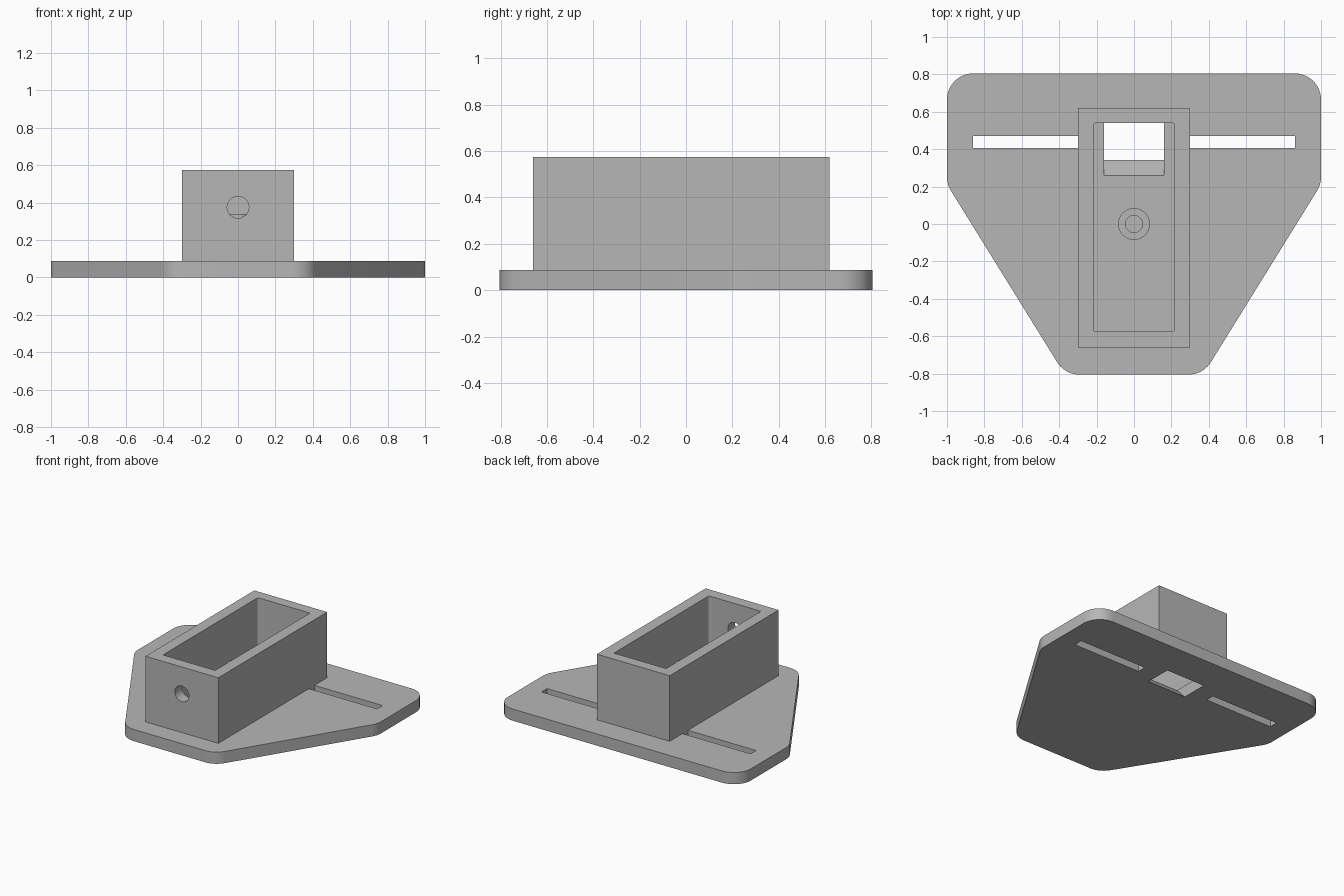
import bpy, bmesh, math
from mathutils import Vector

cube = bpy.data.objects.get("Cube")
if cube:
    bpy.data.objects.remove(cube, do_unlink=True)

grey = bpy.data.materials.new("plain_grey")
grey.use_nodes = True
colour = (0.47, 0.47, 0.47, 1)
grey.diffuse_color = colour
grey.node_tree.nodes["Principled BSDF"].inputs["Base Color"].default_value = colour

FLOOR = 0.087
TOP = 0.575


def prism(name, points, low, high, axis="z"):
    """Extrude a closed 2D outline along an axis."""
    place = {"x": lambda u, v, w: (w, u, v),
             "y": lambda u, v, w: (u, w, v),
             "z": lambda u, v, w: (u, v, w)}[axis]
    bm = bmesh.new()
    face = bm.faces.new([bm.verts.new(place(u, v, low)) for u, v in points])
    out = bmesh.ops.extrude_face_region(bm, geom=[face])
    moved = [g for g in out["geom"] if isinstance(g, bmesh.types.BMVert)]
    bmesh.ops.translate(bm, verts=moved, vec=place(0, 0, high - low))
    bmesh.ops.recalc_face_normals(bm, faces=bm.faces)
    mesh = bpy.data.meshes.new(name)
    bm.to_mesh(mesh)
    bm.free()
    mesh.materials.append(grey)
    obj = bpy.data.objects.new(name, mesh)
    bpy.context.collection.objects.link(obj)
    return obj


def rectangle(x0, x1, y0, y1):
    return [(x0, y0), (x1, y0), (x1, y1), (x0, y1)]


def circle(radius, u=0, v=0, sides=48):
    steps = [math.tau * i / sides for i in range(sides)]
    return [(u + radius * math.cos(a), v + radius * math.sin(a)) for a in steps]


def rounded(points, radius, steps=10):
    """Replace each convex corner with a tangent arc."""
    result = []
    for i, p in enumerate(points):
        p = Vector(p)
        a = (Vector(points[i - 1]) - p).normalized()
        b = (Vector(points[(i + 1) % len(points)]) - p).normalized()
        half = a.angle(b) / 2
        centre = p + (a + b).normalized() * radius / math.sin(half)
        start = p + a * radius / math.tan(half) - centre
        end = p + b * radius / math.tan(half) - centre
        sweep = start.angle(end)
        for k in range(steps + 1):
            t = k / steps
            arc = (start * math.sin((1 - t) * sweep) + end * math.sin(t * sweep)) / math.sin(sweep)
            result.append(tuple(centre + arc))
    return result


def cut(obj, cutter):
    cutter.hide_render = True
    mod = obj.modifiers.new("cut", "BOOLEAN")
    mod.operation = "DIFFERENCE"
    mod.solver = "EXACT"
    mod.object = cutter
    bpy.context.view_layer.objects.active = obj
    bpy.ops.object.modifier_apply(modifier=mod.name)
    bpy.data.objects.remove(cutter, do_unlink=True)


def smooth(obj):
    bpy.ops.object.select_all(action="DESELECT")
    obj.select_set(True)
    bpy.context.view_layer.objects.active = obj
    bpy.ops.object.shade_smooth_by_angle(angle=math.radians(25))


# Base plate with rounded corners
half = [(0.37, -0.805), (1, 0.212), (1, 0.805)]
outline = half + [(-x, y) for x, y in reversed(half)]
base_plate = prism("base_plate", rounded(outline, 0.14), 0, FLOOR)

# Strap slots on both sides
for side in (-1, 1):
    x0, x1 = sorted((side * 0.3, side * 0.86))
    cut(base_plate, prism("slot_cutter", rectangle(x0, x1, 0.405, 0.47), -0.1, 0.2))

# Square floor opening with a sloped front edge
ramp = [(0.36, -0.02), (0.54, -0.02), (0.54, 0.12), (0.23, 0.12)]
cut(base_plate, prism("opening_cutter", ramp, -0.16, 0.16, "x"))

# Open-topped housing
housing = prism("housing", rectangle(-0.3, 0.3, -0.66, 0.62), FLOOR - 0.001, TOP)
cavity = rounded(rectangle(-0.215, 0.215, -0.575, 0.54), 0.01, 4)
cut(housing, prism("cavity_cutter", cavity, -0.1, 0.8))

# Round hole in the front wall
cut(housing, prism("hole_cutter", circle(0.058, 0, 0.375), -0.8, -0.4, "y"))

# Hollow post standing on the floor
post = prism("centre_post", circle(0.085), FLOOR - 0.001, 0.34)
cut(post, prism("bore_cutter", circle(0.045), FLOOR, 0.5))

for part in (base_plate, housing, post):
    smooth(part)
